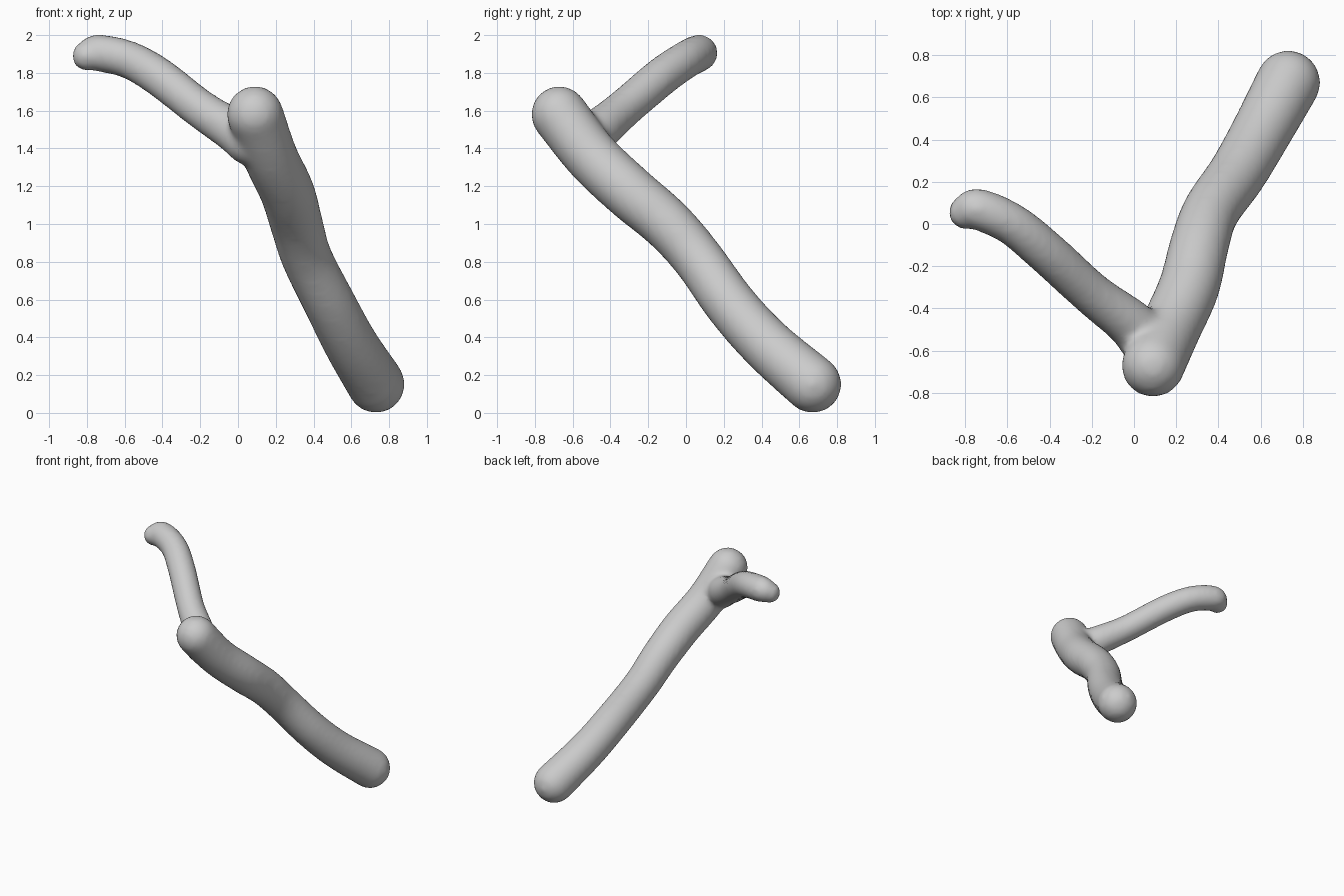
import bpy, bmesh, math
from mathutils import Vector

cube = bpy.data.objects.get("Cube")
if cube:
    bpy.data.objects.remove(cube, do_unlink=True)

SIDES, STEPS, CAP = 28, 8, 7

bark = bpy.data.materials.new("plain grey")
bark.use_nodes = True
bark.diffuse_color = (0.6, 0.6, 0.6, 1)
bark.node_tree.nodes["Principled BSDF"].inputs["Base Color"].default_value = (0.6, 0.6, 0.6, 1)


def spline(points):
    """Catmull-Rom samples through (x, y, z, radius) points."""
    p = [Vector(q) for q in points]
    p = [2 * p[0] - p[1]] + p + [2 * p[-1] - p[-2]]
    out = []
    for a, b, c, d in zip(p, p[1:], p[2:], p[3:]):
        for i in range(STEPS):
            t = i / STEPS
            out.append(b + (c - a) * t / 2 + (2 * a - 5 * b + 4 * c - d) * t**2 / 2
                       + (3 * b - a - 3 * c + d) * t**3 / 2)
    return out + [p[-2]]


def add_limb(bm, points):
    """Round tube with domed ends, swept along the path."""
    path = spline(points)
    pos = [q.to_3d() for q in path]
    tan = [(pos[min(i + 1, len(pos) - 1)] - pos[max(i - 1, 0)]).normalized()
           for i in range(len(pos))]
    rings = [(c, t, q[3]) for c, t, q in zip(pos, tan, path)]

    def dome(index, sign):
        c, t, r = rings[index]
        angles = [math.pi / 2 * k / CAP for k in range(1, CAP)]
        return [(c + t * sign * r * math.sin(a), t, r * math.cos(a)) for a in angles]

    rings = dome(0, -1)[::-1] + rings + dome(-1, 1)
    side = rings[0][1].orthogonal().normalized()
    loops = []
    for c, t, r in rings:
        side = (side - t * side.dot(t)).normalized()
        up = t.cross(side)
        turns = [math.tau * k / SIDES for k in range(SIDES)]
        loops.append([bm.verts.new(c + (side * math.cos(a) + up * math.sin(a)) * r)
                      for a in turns])
    for lo, hi in zip(loops, loops[1:]):
        for k in range(SIDES):
            n = (k + 1) % SIDES
            bm.faces.new((lo[k], lo[n], hi[n], hi[k]))
    bm.faces.new(loops[0][::-1])
    bm.faces.new(loops[-1])


bm = bmesh.new()
# Main stem, from the foot up to the knob
add_limb(bm, [(.73, .67, .152, .153), (.60, .43, .36, .143), (.49, .24, .57, .138),
              (.365, .06, .82, .135), (.31, -.10, 1.0, .14), (.26, -.30, 1.17, .145),
              (.17, -.50, 1.36, .145), (.09, -.67, 1.58, .15)])
# Side twig, from inside the knob out to the blunt tip
add_limb(bm, [(.06, -.55, 1.44, .13), (-.03, -.46, 1.50, .115), (-.20, -.33, 1.61, .103),
              (-.42, -.13, 1.78, .103), (-.58, .0, 1.87, .10), (-.74, .07, 1.905, .098),
              (-.80, .055, 1.89, .08)])
bmesh.ops.recalc_face_normals(bm, faces=bm.faces)
mesh = bpy.data.meshes.new("branch")
bm.to_mesh(mesh)
bm.free()
mesh.materials.append(bark)

# Fuse both limbs into one skin and soften the fork
branch = bpy.data.objects.new("branch", mesh)
bpy.context.collection.objects.link(branch)
fuse = branch.modifiers.new("fuse", "REMESH")
fuse.mode, fuse.voxel_size, fuse.use_smooth_shade = "VOXEL", 0.02, True
soften = branch.modifiers.new("soften", "SMOOTH")
soften.factor, soften.iterations = 0.5, 8
